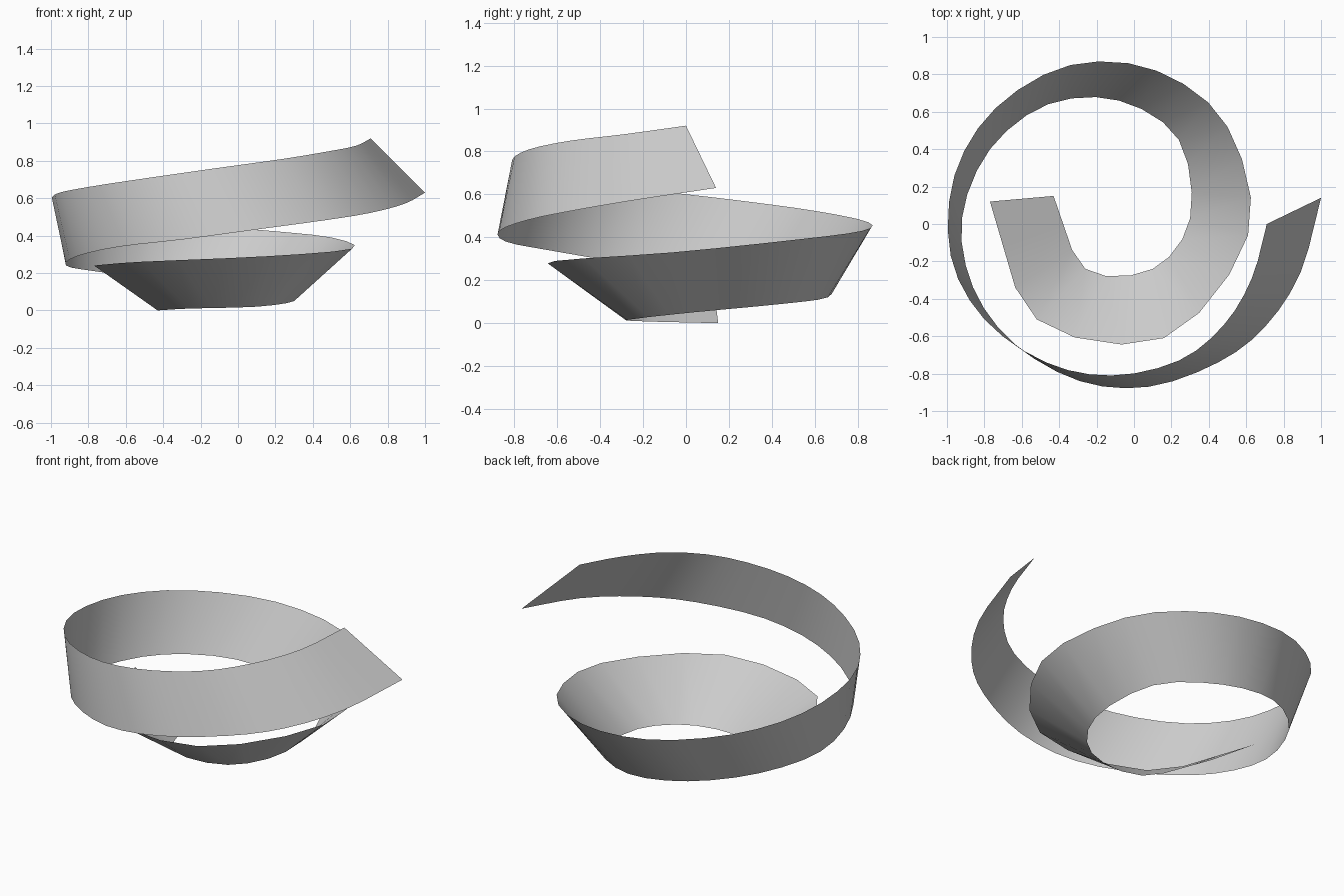
import bpy
import bmesh
from mathutils import Vector

STEPS = 3          # strips between two neighbouring ribs
UNIT = 0.01        # rib coordinates are in hundredths

default_cube = bpy.data.objects.get("Cube")
if default_cube:
    bpy.data.objects.remove(default_cube, do_unlink=True)


def catmull_rom(a, b, c, d, t):
    """Smooth point between b and c."""
    return 0.5 * (2 * b + (c - a) * t
                  + (2 * a - 5 * b + 4 * c - d) * t ** 2
                  + (3 * b - a - 3 * c + d) * t ** 3)


def smooth_path(points):
    """Resample a few control points into an evenly divided smooth path."""
    pts = [Vector(p) * UNIT for p in points]
    pts = [2 * pts[0] - pts[1]] + pts + [2 * pts[-1] - pts[-2]]
    path = []
    for i in range(1, len(pts) - 2):
        for step in range(STEPS):
            path.append(catmull_rom(*pts[i - 1:i + 3], step / STEPS))
    path.append(pts[-2])
    return path


def flat_material(name, colour):
    mat = bpy.data.materials.new(name)
    mat.use_nodes = True
    mat.diffuse_color = colour
    for node in mat.node_tree.nodes:
        if node.type == 'BSDF_PRINCIPLED':
            node.inputs["Base Color"].default_value = colour
    return mat


# Upper edge of the ribbon, from the low inner end to the high outer end
upper_edge = smooth_path([
    (-77, 12, 24), (-52, -51, 26), (16, -61, 29), (61, -6, 33),
    (50, 52, 39), (12, 82, 43), (-34, 85, 47), (-74, 62, 52),
    (-96, 26, 57), (-98, -17, 62), (-80, -51, 66), (-47, -74, 71),
    (-12, -81, 76), (24, -73, 81), (48, -54, 85), (63, -29, 88),
    (71, 0, 92)])

# Lower edge, which starts inside the upper edge and ends outside it
lower_edge = smooth_path([
    (-43, 15, 0), (-26, -24, 1), (10, -24, 2), (30, 3, 5),
    (24, 45, 9), (-8, 66, 12), (-46, 64, 17), (-77, 40, 21),
    (-92, 3, 24), (-86, -34, 29), (-64, -64, 34), (-29, -84, 38),
    (8, -87, 43), (45, -74, 48), (70, -55, 52), (89, -26, 57),
    (100, 14, 63)])

# Twisted spiral ribbon: one strip of quads between the two edges
bm = bmesh.new()
ribs = [(bm.verts.new(low), bm.verts.new(high))
        for low, high in zip(lower_edge, upper_edge)]
for (low_a, high_a), (low_b, high_b) in zip(ribs, ribs[1:]):
    face = bm.faces.new((low_a, low_b, high_b, high_a))
    face.smooth = True
bm.normal_update()

mesh = bpy.data.meshes.new("spiral_ribbon")
bm.to_mesh(mesh)
bm.free()
mesh.materials.append(flat_material("light_grey", (0.6, 0.6, 0.6, 1)))
ribbon = bpy.data.objects.new("spiral_ribbon", mesh)
bpy.context.collection.objects.link(ribbon)
